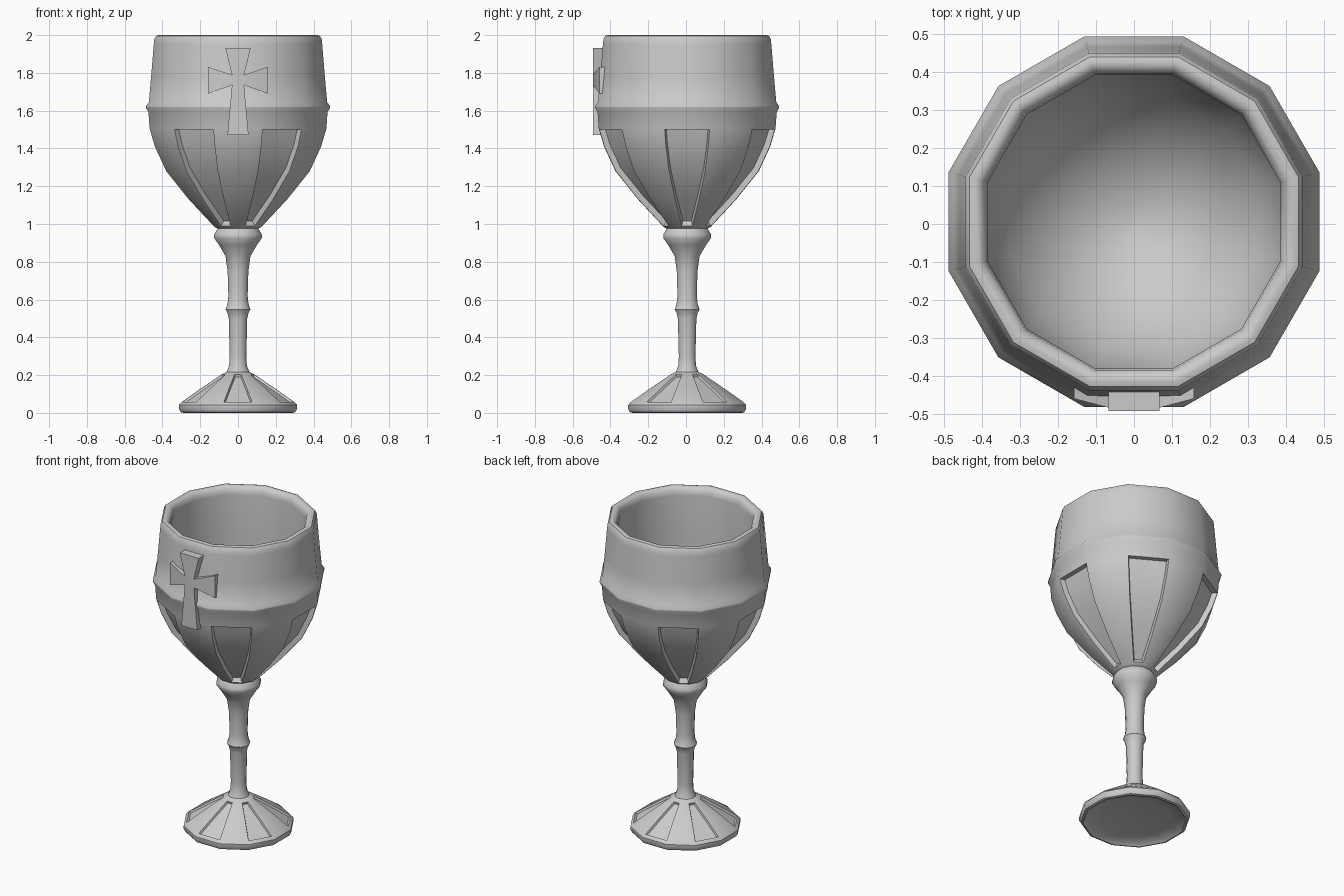
import bpy, bmesh
from math import cos, sin, pi, radians, atan2, degrees

old = bpy.data.objects.get("Cube")
if old:
    bpy.data.objects.remove(old, do_unlink=True)

grey = bpy.data.materials.new("grey metal")
grey.use_nodes = True
colour = (0.6, 0.6, 0.6, 1)
grey.diffuse_color = colour
grey.node_tree.nodes["Principled BSDF"].inputs["Base Color"].default_value = colour

SIDES = 12
CENTRE_Y = 0.006


def finish(bm, name, angle):
    """Turn a bmesh into a shaded, coloured object."""
    bmesh.ops.recalc_face_normals(bm, faces=bm.faces)
    mesh = bpy.data.meshes.new(name)
    bm.to_mesh(mesh)
    bm.free()
    mesh.materials.append(grey)
    ob = bpy.data.objects.new(name, mesh)
    bpy.context.collection.objects.link(ob)
    bpy.ops.object.select_all(action='DESELECT')
    ob.select_set(True)
    bpy.context.view_layer.objects.active = ob
    bpy.ops.object.shade_smooth_by_angle(angle=radians(angle))
    return ob


def lathe(bm, profile):
    """Revolve (apothem, height) points; flats face the axes, ends are capped."""
    rings = []
    for r, z in profile:
        r /= cos(pi / SIDES)
        angles = [(k + 0.5) * 2 * pi / SIDES for k in range(SIDES)]
        rings.append([bm.verts.new((r * cos(a), r * sin(a), z)) for a in angles])
    for low, high in zip(rings, rings[1:]):
        for k in range(SIDES):
            n = (k + 1) % SIDES
            bm.faces.new((low[k], low[n], high[n], high[k]))
    for end in (rings[0], rings[-1]):
        bm.faces.new(end)
    bmesh.ops.recalc_face_normals(bm, faces=bm.faces)
    bm.normal_update()


def recess(bm, z_low, z_high, first, margin, slope, depth):
    """Sink a panel into every second facet between two heights."""
    chosen = []
    for f in bm.faces:
        c = f.calc_center_median()
        facet = round(degrees(atan2(c.y, c.x)) / 30) % 2
        outward = f.normal.x * c.x + f.normal.y * c.y > 0
        if z_low < c.z < z_high and facet == first and outward:
            chosen.append(f)
    bmesh.ops.inset_region(bm, faces=chosen, thickness=margin, use_even_offset=True)
    bmesh.ops.inset_region(bm, faces=chosen, thickness=slope, depth=-depth,
                           use_even_offset=True)


# Bowl, stem and foot in one turned body, from underside to inner floor
foot = [(0.02, 0.03), (0.2, 0.022), (0.275, 0.012), (0.29, 0), (0.303, 0.004),
        (0.312, 0.02), (0.312, 0.042), (0.3, 0.056), (0.2, 0.127), (0.085, 0.205)]
stem = [(0.06, 0.217), (0.047, 0.25), (0.044, 0.3), (0.049, 0.5), (0.056, 0.53),
        (0.066, 0.548), (0.056, 0.575), (0.051, 0.62), (0.055, 0.75),
        (0.066, 0.83), (0.1, 0.888), (0.126, 0.925), (0.126, 0.945), (0.108, 0.975)]
bowl = [(0.125, 0.985), (0.26, 1.13), (0.38, 1.28), (0.44, 1.41), (0.468, 1.505),
        (0.474, 1.59), (0.487, 1.615), (0.487, 1.625), (0.472, 1.645),
        (0.46, 1.78), (0.446, 1.95)]
lip = [(0.443, 1.98), (0.433, 1.996), (0.42, 2.0), (0.405, 1.997), (0.39, 1.98)]
inside = [(0.385, 1.95), (0.4, 1.65), (0.39, 1.5), (0.33, 1.33), (0.22, 1.2),
          (0.11, 1.13), (0.02, 1.11)]
bm = bmesh.new()
lathe(bm, foot + stem + bowl + lip + inside)
recess(bm, 0.985, 1.505, 0, 0.006, 0.008, 0.03)
recess(bm, 0.056, 0.205, 1, 0.005, 0.005, 0.012)
goblet = finish(bm, "goblet_body", 40)
goblet.location.y = CENTRE_Y

# Flared cross on the front, its side arms bent back around the bowl
HUB, HUB_Z, HUB_H = 0.032, 1.762, 0.027


def front_y(x):
    return -0.492 + 0.033 * max(0, abs(x) - HUB) / (0.158 - HUB)


bm = bmesh.new()
hub = [(-HUB, HUB_Z - HUB_H), (HUB, HUB_Z - HUB_H),
       (HUB, HUB_Z + HUB_H), (-HUB, HUB_Z + HUB_H)]
tips = [[(-0.056, 1.47), (0.056, 1.47)], [(0.158, 1.69), (0.158, 1.832)],
        [(0.067, 1.932), (-0.067, 1.932)], [(-0.158, 1.832), (-0.158, 1.69)]]


def flare_y(x, side_arm):
    return front_y(x) if side_arm else -0.492


core = [bm.verts.new((x, -0.492, z)) for x, z in hub]
faces = [bm.faces.new(core)]
for i, tip in enumerate(tips):
    a, b = [bm.verts.new((x, flare_y(x, i % 2), z)) for x, z in tip]
    faces.append(bm.faces.new((core[i], a, b, core[(i + 1) % 4])))
back = bmesh.ops.extrude_face_region(bm, geom=faces, use_keep_orig=True)
moved = [g for g in back["geom"] if isinstance(g, bmesh.types.BMVert)]
bmesh.ops.translate(bm, verts=moved, vec=(0, 0.06, 0))
finish(bm, "front_cross", 20)
